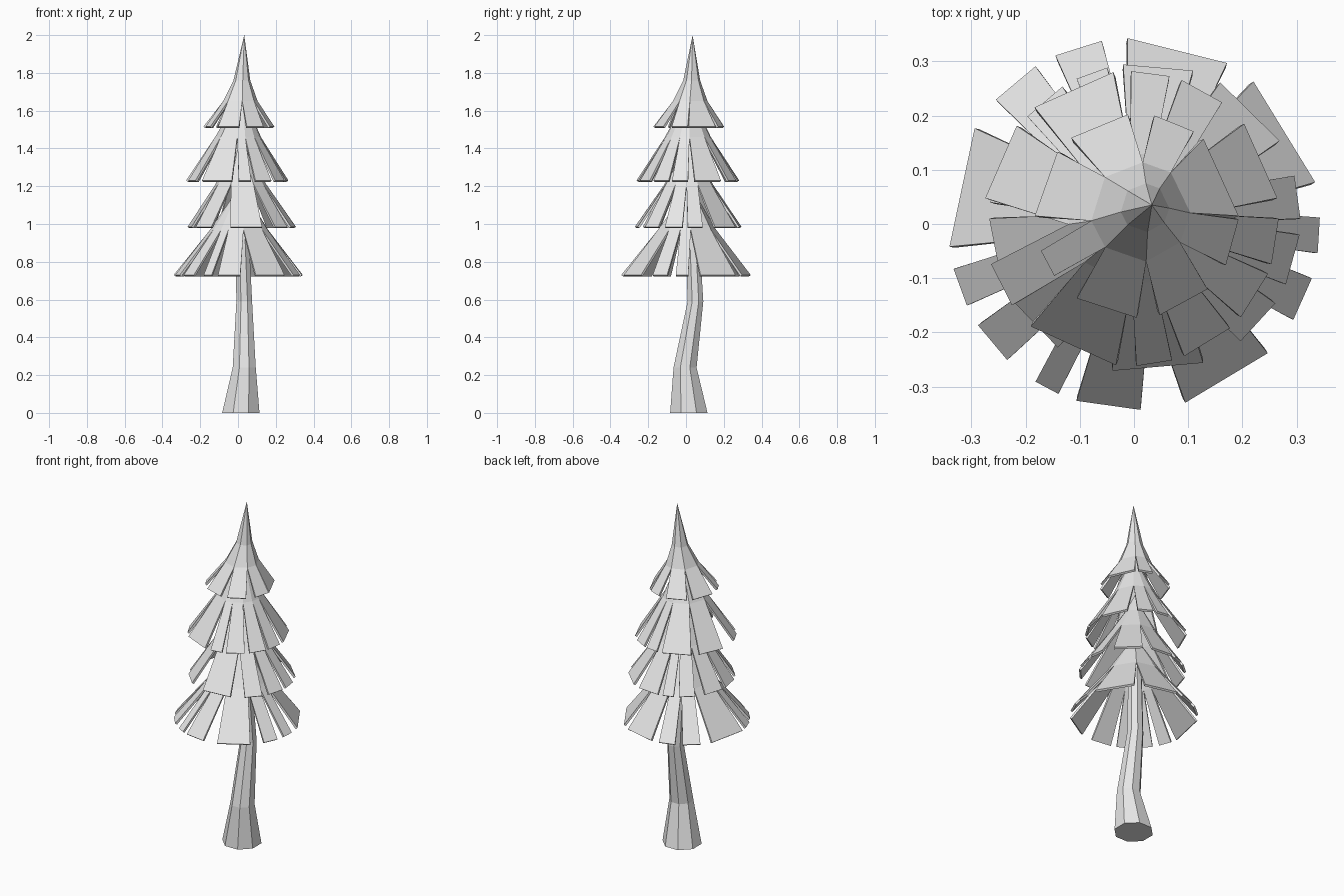
import bpy, bmesh
from math import radians, cos, sin
from mathutils import Vector

cube = bpy.data.objects.get("Cube")
if cube:
    bpy.data.objects.remove(cube, do_unlink=True)

grey = bpy.data.materials.new("pale grey")
grey.use_nodes = True
grey.diffuse_color = (0.8, 0.8, 0.8, 1)
grey.node_tree.nodes["Principled BSDF"].inputs["Base Color"].default_value = (0.8, 0.8, 0.8, 1)


def point(ring, degrees):
    """Point on a ring given as (z, radius, centre x, centre y)."""
    z, radius, cx, cy = ring
    angle = radians(degrees)
    return Vector((cx + radius * cos(angle), cy + radius * sin(angle), z))


def finish(bm, name):
    bmesh.ops.remove_doubles(bm, verts=bm.verts, dist=0.0001)
    mesh = bpy.data.meshes.new(name)
    bm.to_mesh(mesh)
    bm.free()
    mesh.materials.append(grey)
    obj = bpy.data.objects.new(name, mesh)
    bpy.context.collection.objects.link(obj)
    return obj


def add_face(bm, points):
    unique = []
    for p in points:
        if all((p - q).length > 0.0001 for q in unique):
            unique.append(p)
    bm.faces.new([bm.verts.new(p) for p in unique])


def branch_tier(name, rings, blades):
    """Cone that splits into separate blades below its second-last ring."""
    bm = bmesh.new()
    count = len(blades)
    # Slits start midway between neighbouring blades
    starts = []
    for i, (a, b) in enumerate(blades):
        previous = blades[i - 1][1] - (360 if i == 0 else 0)
        starts.append((previous + a) / 2)
    starts.append(starts[0] + 360)
    for i in range(count):
        left, right = starts[i], starts[i + 1]
        for upper, lower in zip(rings[:-2], rings[1:-1]):
            add_face(bm, [point(lower, left), point(lower, right),
                          point(upper, right), point(upper, left)])
        a, b = blades[i]
        add_face(bm, [point(rings[-1], a), point(rings[-1], b),
                      point(rings[-2], right), point(rings[-2], left)])
    tier = finish(bm, name)
    thick = tier.modifiers.new("thickness", "SOLIDIFY")
    thick.thickness = 0.012
    thick.offset = -1


# Branch tiers, blades listed counter-clockwise as angle ranges
branch_tier("top_branches",
            [(2, 0, .033, .035), (1.76, .045, .02, .03),
             (1.65, .092, .012, .022), (1.515, .188, .005, .015)],
            [(0, 49), (56, 80), (95, 130), (141, 180),
             (200, 216), (234, 270), (283, 314), (331, 358)])

branch_tier("upper_branches",
            [(1.72, 0, .015, .02), (1.58, .06, .01, .015),
             (1.46, .122, 0, .01), (1.23, .272, -.005, .01)],
            [(8, 40), (52, 70), (75, 90), (97, 131), (141, 172), (198, 216),
             (227, 264), (272, 286), (291, 312), (318, 338), (342, 360)])

branch_tier("middle_branches",
            [(1.46, 0, .01, .02), (1.34, .06, .01, .015),
             (1.21, .135, .015, .01), (.985, .287, .02, .01)],
            [(0, 16), (30, 61), (72, 98), (104, 116), (122, 139), (151, 174),
             (180, 202), (212, 236), (258, 292), (308, 327), (335, 354)])

branch_tier("lower_branches",
            [(1.2, 0, .01, .02), (1.1, .07, .01, .015),
             (.97, .155, .005, .005), (.73, .343, 0, 0)],
            [(13, 50), (60, 92), (100, 115), (122, 138), (149, 187), (194, 206),
             (213, 227), (238, 246), (252, 272), (286, 316), (329, 343), (351, 362)])

# Bent octagonal trunk
trunk_rings = [(0, .107, .015, .015), (.24, .066, .033, -.005),
               (.59, .045, .033, .05), (1.15, .035, .015, .025)]
bm = bmesh.new()
corners = [22.5 + 45 * i for i in range(8)]
for lower, upper in zip(trunk_rings, trunk_rings[1:]):
    for a in corners:
        add_face(bm, [point(lower, a), point(lower, a + 45),
                      point(upper, a + 45), point(upper, a)])
add_face(bm, [point(trunk_rings[0], a) for a in reversed(corners)])
add_face(bm, [point(trunk_rings[-1], a) for a in corners])
finish(bm, "trunk")
